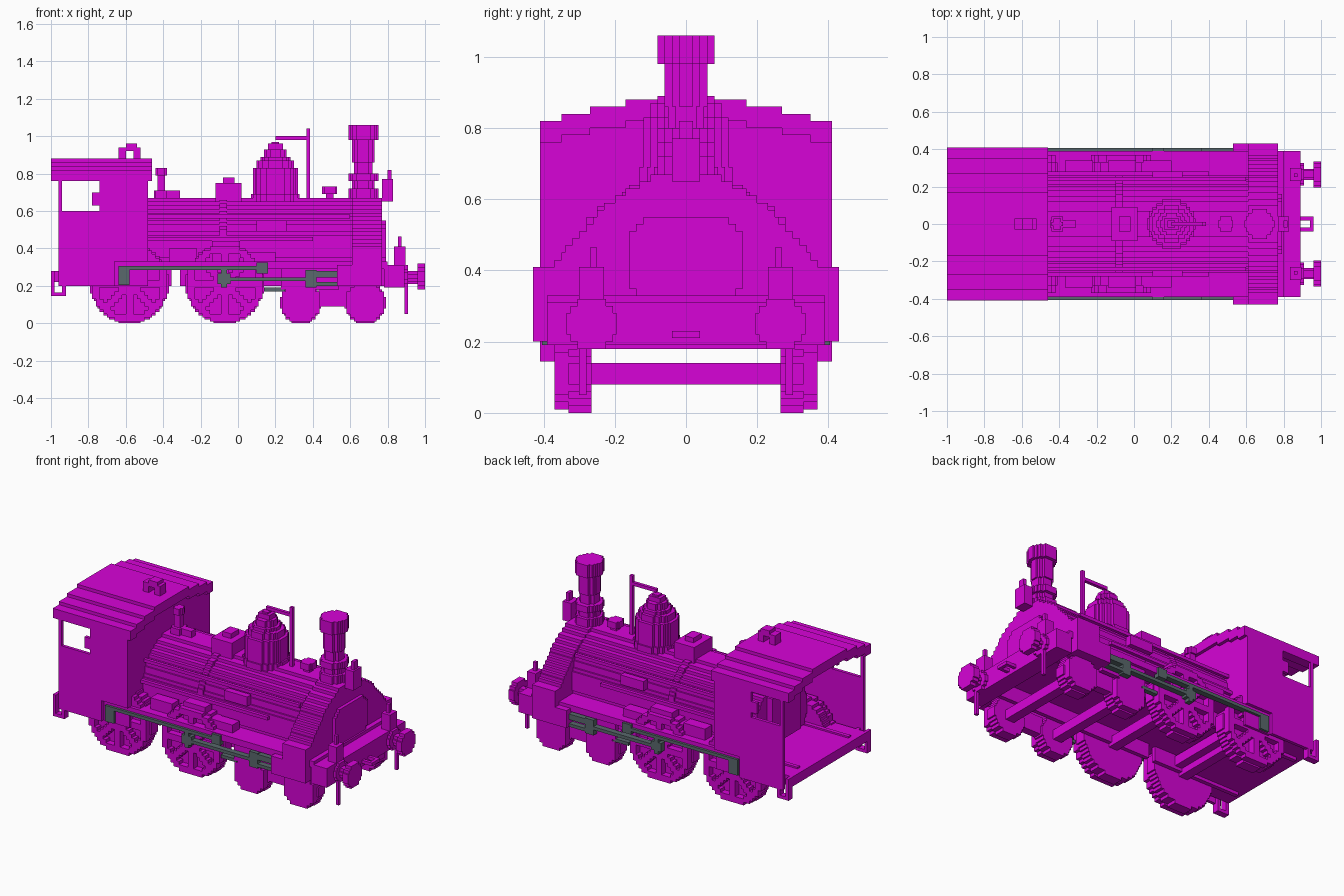
import bpy, bmesh, math

if "Cube" in bpy.data.objects:
    bpy.data.objects.remove(bpy.data.objects["Cube"], do_unlink=True)

# Shared sizes: block, deck height, boiler top, cab half width, cab front and window sill
V, DECK, TOP, SIDE, CAB, SILL = .02, .31, .67, .41, -.48, .6
EAVES = TOP + .09
AXLE_BAR = .03
BOILER_RADIUS = .26
BOILER_MID = TOP - BOILER_RADIUS
WHEEL_IN, WHEEL_OUT = .265, .37


def material(name, red, green, blue):
    made = bpy.data.materials.new(name)
    made.use_nodes = True
    colour = (red, green, blue, 1)
    made.diffuse_color = colour
    made.node_tree.nodes["Principled BSDF"].inputs["Base Color"].default_value = colour
    return made


MAGENTA = material("magenta", .68, .001, .68)
GREY = material("slate grey", .1, .14, .15)


def stepped(half, low, high, centre=0):
    """Symmetric staircase outline from a half-width function of height."""
    rows = round((high - low) / V)
    rise = (high - low) / rows
    right = []
    for row in range(rows):
        bottom = low + row * rise
        width = max(V, round(half(bottom + rise / 2) / V * 2) * V / 2)
        right += [(width, bottom), (width, bottom + rise)]
    return [(centre + w, z) for w, z in right] + [(centre - w, z) for w, z in reversed(right)]


class Part:
    """Collects blocks and stepped extrusions into one flat-shaded object."""

    def __init__(self, name, mat=MAGENTA, mirror=False):
        self.name, self.mat, self.mirror, self.bm = name, mat, mirror, bmesh.new()

    def extrude(self, outline, axis, start, end):
        place = {"x": lambda u, v, w: (w, u, v),
                 "y": lambda u, v, w: (u, w, v),
                 "z": lambda u, v, w: (u, v, w)}[axis]
        near = [self.bm.verts.new(place(u, v, start)) for u, v in outline]
        far = [self.bm.verts.new(place(u, v, end)) for u, v in outline]
        self.bm.faces.new(near)
        self.bm.faces.new(far[::-1])
        for i in range(len(outline)):
            self.bm.faces.new((near[i], near[i - 1], far[i - 1], far[i]))
        return self

    def box(self, back, front, inner, outer, low, high):
        outline = [(back, inner), (front, inner), (front, outer), (back, outer)]
        return self.extrude(outline, "z", low, high)

    def slab(self, back, front, half, low, high):
        return self.box(back, front, -half, half, low, high)

    def disc(self, axis, u, v, radius, start, end, cut=0):
        def half(height):
            return math.sqrt(radius ** 2 - (height - v) ** 2)
        return self.extrude(stepped(half, v - radius + cut, v + radius, u), axis, start, end)

    def done(self):
        bmesh.ops.dissolve_degenerate(self.bm, dist=V / 100, edges=self.bm.edges)
        bmesh.ops.recalc_face_normals(self.bm, faces=self.bm.faces)
        mesh = bpy.data.meshes.new(self.name)
        self.bm.to_mesh(mesh)
        self.bm.free()
        mesh.materials.append(self.mat)
        made = bpy.data.objects.new(self.name, mesh)
        bpy.context.collection.objects.link(made)
        if self.mirror:
            modifier = made.modifiers.new("mirror", "MIRROR")
            modifier.use_axis = (False, True, False)
            modifier.use_mirror_merge = False


def pair(name, mat=MAGENTA):
    return Part(name, mat, mirror=True)


# Wheels with recessed gaps between the spokes
def wheel_pair(name, centre, radius, spokes):
    wheel = pair(name + "_wheels")
    face = WHEEL_OUT - 2 * V
    wheel.disc("y", centre, radius, radius, WHEEL_IN, face)
    slice_angle = math.tau / spokes

    def solid(x, z):
        reach = math.hypot(x, z)
        turn = math.atan2(z, x) / slice_angle
        aside = abs(turn - round(turn)) * slice_angle * reach
        rim_or_hub = reach > radius - 2 * V or reach < 2 * V
        return reach < radius and (rim_or_hub or aside < V)

    count = math.ceil(radius / V)
    for row in range(-count, count):
        start = None
        for column in range(-count, count + 1):
            filled = solid((column + .5) * V, (row + .5) * V)
            if filled and start is None:
                start = column
            elif not filled and start is not None:
                low = max(0, radius + row * V)
                wheel.box(centre + start * V, centre + column * V, face, WHEEL_OUT, low, radius + row * V + V)
                start = None
    wheel.done()
    axle = Part(name + "_axle")
    axle.slab(centre - AXLE_BAR, centre + AXLE_BAR, WHEEL_IN, radius - AXLE_BAR, radius + AXLE_BAR)
    axle.done()


for name, centre in (("rear_drive", -.58), ("front_drive", -.07)):
    wheel_pair(name, centre, .21, spokes=8)
for name, centre in (("rear_small", .335), ("front_small", .68)):
    wheel_pair(name, centre, .11, spokes=8)

# Chassis
Part("running_board").slab(CAB, .8, SIDE - V, DECK - V, DECK + V).done()
frames = pair("side_frames")
frames.box(-.96, -.355, .24, WHEEL_IN, .2, DECK - V)
frames.box(-DECK, .8, .24, WHEEL_IN, .2, DECK - V)
frames.box(.43, .6, .28, .33, .09, .2).done()
Part("buffer_beam").slab(.78, .89, SIDE - V, .19, DECK).done()
pair("valance").box(.23, .54, .34, WHEEL_OUT, .18, DECK).done()
pair("cylinders").box(.53, .77, .33, SIDE + V, .2, DECK).done()

# Boiler, flared smokebox and door
boiler = Part("boiler")
boiler.disc("x", 0, BOILER_MID, BOILER_RADIUS, CAB - .18, .75, cut=7 * V).done()
band = Part("boiler_band")
band.disc("x", 0, BOILER_MID, BOILER_RADIUS + V / 2, -.1, -.06, cut=8 * V).done()


def flare(height):
    if height < SIDE:
        return SIDE + V
    return min(.75 - .9 * height, 1.22 - 1.7 * height)


Part("smokebox").extrude(stepped(flare, DECK, TOP), "x", .61, .77).done()
door = stepped(lambda z: min(.16, z - .2, .66 - z), DECK, .55)
Part("smokebox_door").extrude(door, "x", .76, .79).done()

# Cab walls around an open window, set in behind the rods, with an open back
walls = pair("cab_sides")
wall = (SIDE - V, SIDE)
skirt = (WHEEL_OUT + V / 4, SIDE - V)
walls.box(-.96, CAB, *wall, DECK + V, SILL)
walls.box(-.96, -.66, *wall, .2, DECK + V)
walls.box(-.66, CAB, *skirt, .2, DECK + V)
walls.box(-.74, CAB, *wall, SILL, EAVES + V)
walls.box(-.96, -.94, *wall, SILL, EAVES + V)
walls.box(-.78, -.74, *wall, .63, .7).done()


# Arched roof shell and the front wall that meets it
def arch(height):
    return math.sqrt(max(0, .882 - height) * 2.3)


def arch_inside(height):
    return min(SIDE - 2 * V, arch(height + 3 * V))


outside = stepped(lambda z: min(SIDE, arch(z)), EAVES, EAVES + 6 * V)
inside = stepped(arch_inside, EAVES, EAVES + 3 * V)
Part("cab_roof").extrude(outside + inside[::-1], "x", -1, CAB + V).done()
front = Part("cab_front").slab(CAB - V, CAB, SIDE - V, DECK, EAVES)
front.extrude(inside, "x", CAB - V, CAB).done()
Part("cab_floor").slab(-1, CAB - V, SIDE - 2 * V, .22, .28).done()
Part("cab_controls").slab(-.7, -.65, .14, DECK, SILL).slab(-.72, -.65, .05, SILL, .72).done()
vent = Part("roof_vent").slab(-.6, -.54, AXLE_BAR, .92, .96)
for back in (-.64, -.56):
    vent.slab(back, back + 2 * V, AXLE_BAR, .87, .94)
vent.done()
steps = pair("rear_steps").box(-1, -.92, WHEEL_OUT, SIDE, .145, .165)
for back in (-1, -.94):
    steps.box(back, back + V, WHEEL_OUT, SIDE, .165, .28)
steps.done()


# Upright round parts, as stacked layers of radius and height
def stack(name, centre, *layers):
    part, base = Part(name), TOP - V
    for radius, height in layers:
        part.disc("z", centre, 0, radius, base, base + height)
        base += height
    part.done()


stack("chimney", TOP, (.08, .07), (.06, .04), (.08, .04), (.05, .06), (.06, .12), (.08, .08))
stack("steam_dome", .2, (.13, 2 * V), (.12, .14), (.1, 2 * V), (.08, V), (.06, 2 * V), (V, 2 * V))
stack("front_valve", .49, (V, 2 * V), (2 * V, 2 * V))
stack("whistle", -.41, (2 * V, 3 * V), (V, 4 * V), (AXLE_BAR, 2 * V))
pipe = Part("dome_pipe").slab(.16, .24, AXLE_BAR, .92, .96)
pipe.slab(.2, .37, V / 2, .98, 1).slab(.365, .385, V / 2, TOP - V, 1.04).done()
Part("sand_box").slab(-.12, V, .09, TOP - V, .75).slab(-.08, -V, 2 * V, .75, .78).done()
Part("whistle_lever").slab(-.38, -DECK, V, TOP - V, .71).done()
Part("top_lamp").slab(.77, .83, 2 * V, TOP - V, .77).slab(.8, .82, V, .77, .82).done()

# Pipes and boxes along the boiler sides
fittings = pair("side_fittings")
fittings.box(CAB, SILL, .23, .25, .56, .58)
fittings.box(CAB, .4, .25, .28, .44, .46)
fittings.box(.1, .26, .24, .28, .49, .55)
for back, high in ((-.37, .4), (-.14, .44), (.05, .38)):
    fittings.box(back, back + .15, .27, .34, DECK, high)
fittings.done()

# Buffers, lamps, hoses and hook at the front
buffers = pair("buffers")
for radius, back, tip in ((.06, .85, .91), (.03, .91, .96), (.07, .96, 1)):
    buffers.disc("x", WHEEL_IN, .25, radius, back, tip)
buffers.done()
lamps = pair("front_lamps").box(.835, .895, .23, .3, DECK, SIDE)
lamps.box(.855, .875, .25, .27, SIDE, .465).done()
pair("brake_hoses").box(.89, .91, .28, .3, .05, .2).done()
hook = pair("coupling_hook").box(.88, .96, V, 2 * V, .21, .23)
hook.box(.94, .96, 0, V, .21, .23).done()

# Grey rods and valve gear
rods = pair("drive_rods", GREY)


def rod(back, front, low, high):
    rods.box(back, front, WHEEL_OUT, SIDE - V / 4, low, high)


rod(-.64, .16, .285, .305)  # coupling rod
rod(-.64, -.58, .205, .285)  # rear crank
rod(-.11, -.04, .21, .265)  # middle crank
rod(-.09, -.06, .19, .285)
rod(-.04, .37, .225, .245)  # main rod
rod(.1, .16, .265, .325)  # crosshead
rod(.36, .42, .19, .285)
rod(.42, .53, .245, .28)  # slide bars
rod(.42, .53, .2, .22)
rods.box(.14, .25, .34, WHEEL_OUT, .17, .19).done()
